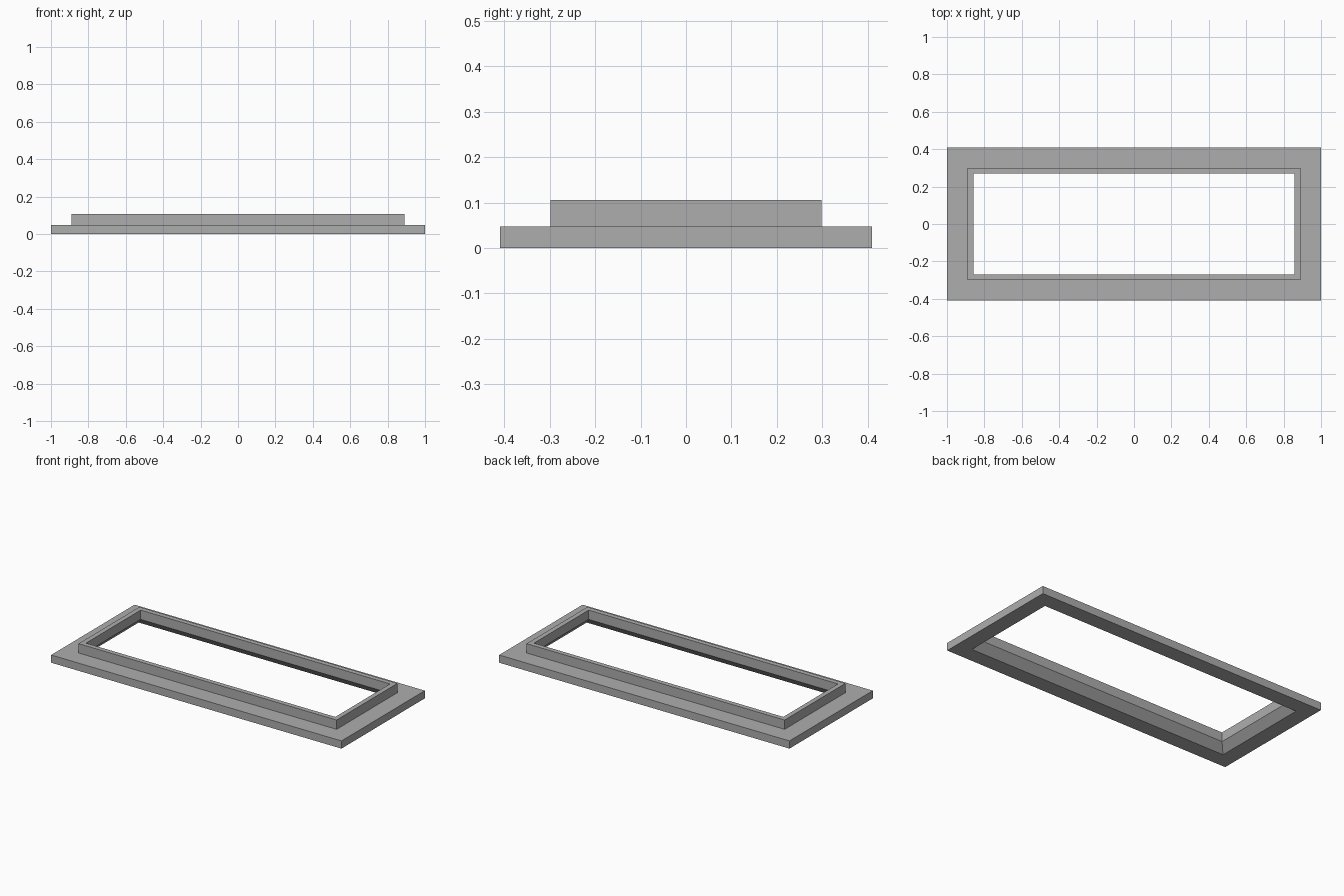
import bpy
import bmesh

HALF_X, HALF_Y = 1.0, 0.41
BASE_TOP, COLLAR_TOP = 0.048, 0.106

if "Cube" in bpy.data.objects:
    bpy.data.objects.remove(bpy.data.objects["Cube"], do_unlink=True)

# Single plain grey finish
grey = bpy.data.materials.new("mid_grey")
grey.use_nodes = True
colour = (0.42, 0.42, 0.42, 1)
grey.diffuse_color = colour
grey.node_tree.nodes["Principled BSDF"].inputs["Base Color"].default_value = colour


def rectangular_frame(name, profile):
    """Sweep a closed (inset, height) profile around the rectangle with mitred corners."""
    bm = bmesh.new()
    rings = []
    for inset, z in profile:
        x, y = HALF_X - inset, HALF_Y - inset
        rings.append([bm.verts.new((sx * x, sy * y, z))
                      for sx, sy in ((-1, -1), (1, -1), (1, 1), (-1, 1))])
    for a, b in zip(rings, rings[1:] + rings[:1]):
        for i in range(4):
            j = (i + 1) % 4
            bm.faces.new((a[i], a[j], b[j], b[i]))
    bmesh.ops.recalc_face_normals(bm, faces=bm.faces)
    mesh = bpy.data.meshes.new(name)
    bm.to_mesh(mesh)
    bm.free()
    mesh.materials.append(grey)
    obj = bpy.data.objects.new(name, mesh)
    bpy.context.collection.objects.link(obj)
    return obj


# Flange, raised collar and the opening that flares out towards the bottom
rectangular_frame("flanged_frame", [
    (0, 0),
    (0, BASE_TOP),
    (0.111, BASE_TOP),
    (0.111, COLLAR_TOP),
    (0.141, COLLAR_TOP),
    (0.141, BASE_TOP),
    (0.097, 0),
])
